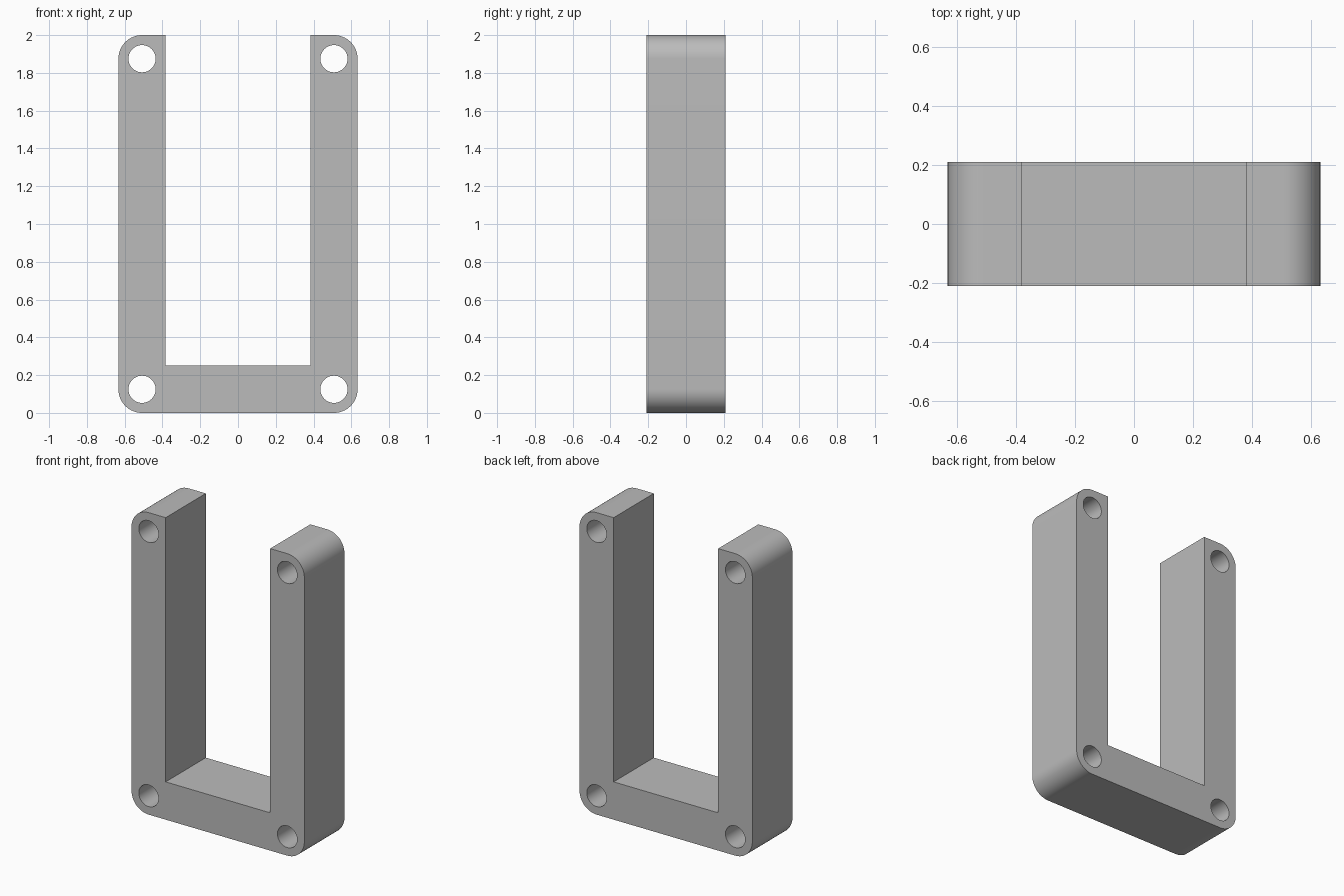
import bpy, bmesh, math
from mathutils import Matrix

if "Cube" in bpy.data.objects:
    bpy.data.objects.remove(bpy.data.objects["Cube"])

HALF_W, HEIGHT, HALF_D = 0.633, 2.0, 0.21
WALL, HOLE_R = 0.25, 0.072
INNER, R = HALF_W - WALL, WALL / 2

grey = bpy.data.materials.new("plain grey")
grey.use_nodes = True
colour = (0.5, 0.5, 0.5, 1)
grey.diffuse_color = colour
grey.node_tree.nodes["Principled BSDF"].inputs["Base Color"].default_value = colour


def make_object(name, bm):
    mesh = bpy.data.meshes.new(name)
    bm.to_mesh(mesh)
    bm.free()
    mesh.materials.append(grey)
    obj = bpy.data.objects.new(name, mesh)
    bpy.context.collection.objects.link(obj)
    return obj


def arc(cx, cz, start, steps=16):
    angles = [math.radians(start + 90 * i / steps) for i in range(steps + 1)]
    return [(cx + R * math.cos(a), cz + R * math.sin(a)) for a in angles]


# U-shaped bracket: right half outline, mirrored, then extruded in depth
half = [(INNER, WALL), (INNER, HEIGHT)]
half += reversed(arc(HALF_W - R, HEIGHT - R, 0))
half += reversed(arc(HALF_W - R, R, 270))
outline = half + [(-x, z) for x, z in reversed(half)]

bm = bmesh.new()
face = bm.faces.new([bm.verts.new((x, -HALF_D, z)) for x, z in outline])
extruded = bmesh.ops.extrude_face_region(bm, geom=[face])["geom"]
bmesh.ops.translate(bm, vec=(0, 2 * HALF_D, 0),
                    verts=[v for v in extruded if isinstance(v, bmesh.types.BMVert)])
bmesh.ops.recalc_face_normals(bm, faces=bm.faces)
bracket = make_object("bracket", bm)

# Cutter for the four through holes, centred on the rounded corners
bm = bmesh.new()
turn = Matrix.Rotation(math.pi / 2, 4, "X")
for x in (R - HALF_W, HALF_W - R):
    for z in (R, HEIGHT - R):
        bmesh.ops.create_cone(bm, cap_ends=True, segments=48, radius1=HOLE_R,
                              radius2=HOLE_R, depth=4 * HALF_D,
                              matrix=Matrix.Translation((x, 0, z)) @ turn)
cutter = make_object("hole_cutter", bm)
cutter.hide_render = True

# Drill the holes and apply the cut
bpy.context.view_layer.objects.active = bracket
bracket.select_set(True)
cut = bracket.modifiers.new("holes", "BOOLEAN")
cut.operation, cut.solver, cut.object = "DIFFERENCE", "EXACT", cutter
bpy.ops.object.modifier_apply(modifier=cut.name)
bpy.data.objects.remove(cutter)

bpy.ops.object.shade_smooth_by_angle(angle=math.radians(30))
